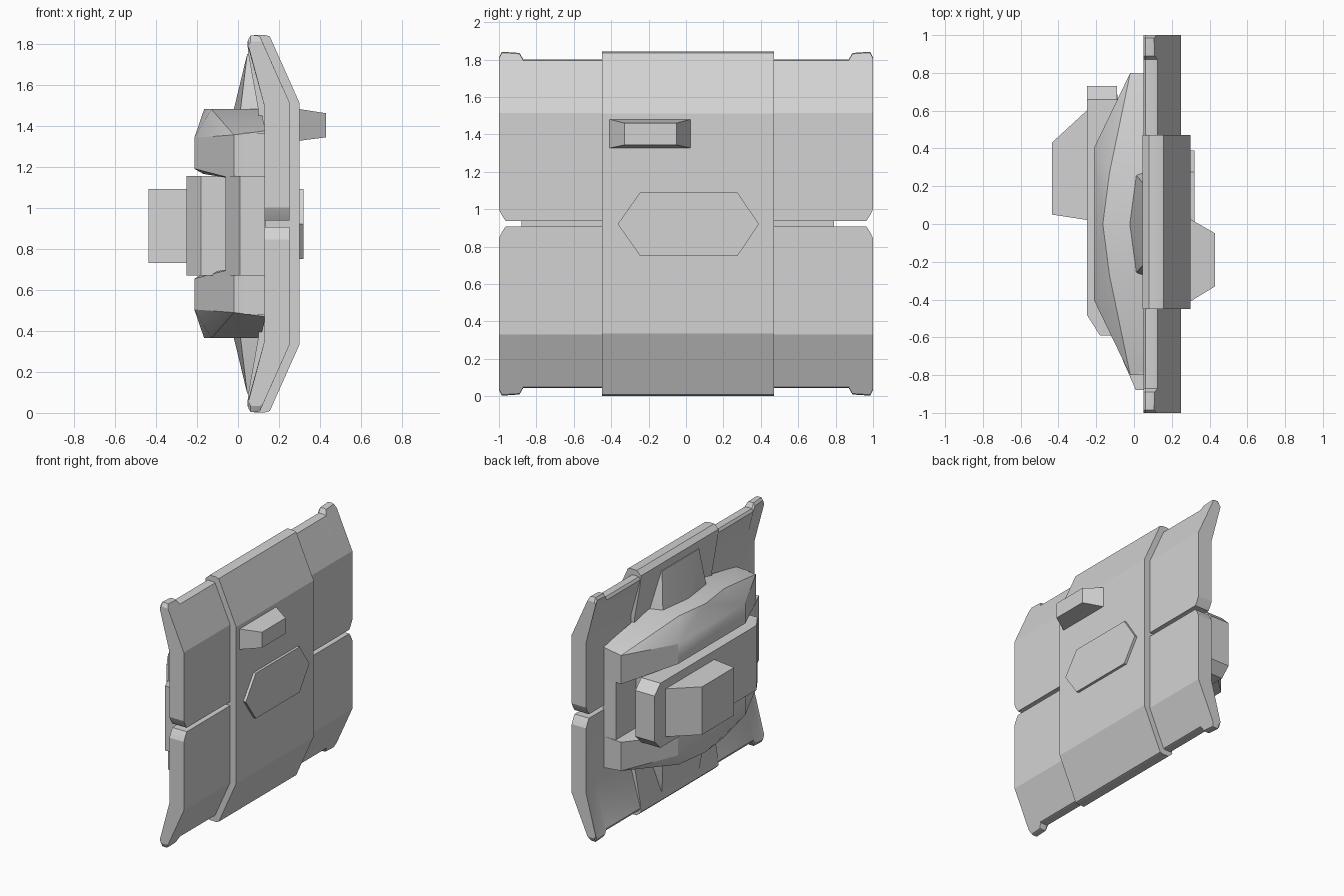
import bpy, bmesh, math

cube = bpy.data.objects.get("Cube")
if cube:
    bpy.data.objects.remove(cube, do_unlink=True)

ZC = 0.922  # height of the horizontal symmetry plane

grey = bpy.data.materials.new("light grey")
grey.use_nodes = True
grey.diffuse_color = (0.65, 0.65, 0.65, 1)
grey.node_tree.nodes["Principled BSDF"].inputs["Base Color"].default_value = (0.65, 0.65, 0.65, 1)


def finish(name, bm):
    bmesh.ops.recalc_face_normals(bm, faces=bm.faces)
    mesh = bpy.data.meshes.new(name)
    bm.to_mesh(mesh)
    bm.free()
    mesh.materials.append(grey)
    ob = bpy.data.objects.new(name, mesh)
    bpy.context.collection.objects.link(ob)
    bpy.ops.object.select_all(action='DESELECT')
    ob.select_set(True)
    bpy.context.view_layer.objects.active = ob
    bpy.ops.object.shade_smooth_by_angle(angle=math.radians(22))
    return ob


def flip(points, on=True):
    """Mirror points in the horizontal symmetry plane."""
    return [(x, y, 2 * ZC - z) if on else (x, y, z) for x, y, z in points]


def both_sides(points):
    return [(x, s * y, z) for x, y, z in points for s in (1, -1)]


def hull(name, points):
    bm = bmesh.new()
    for p in points:
        bm.verts.new(p)
    bmesh.ops.remove_doubles(bm, verts=bm.verts, dist=1e-5)
    r = bmesh.ops.convex_hull(bm, input=bm.verts)
    junk = [v for v in r["geom_interior"] + r["geom_unused"] if isinstance(v, bmesh.types.BMVert)]
    if junk:
        bmesh.ops.delete(bm, geom=list(set(junk)), context='VERTS')
    bmesh.ops.dissolve_limit(bm, angle_limit=0.01, verts=bm.verts, edges=bm.edges)
    return finish(name, bm)


def loft(name, rings):
    bm = bmesh.new()
    loops = [[bm.verts.new(p) for p in ring] for ring in rings]
    n = len(loops[0])
    for a, b in zip(loops, loops[1:]):
        for i in range(n):
            j = (i + 1) % n
            bm.faces.new((a[i], a[j], b[j], b[i]))
    bm.faces.new(loops[0])
    bm.faces.new(loops[-1])
    return finish(name, bm)


def prism(plan, z0, z1):
    return [(x, y, z) for x, y in plan for z in (z0, z1)]


# Four bent side panels: stations of (y, lower edge, upper edge)
stations = [(0.40, 0.937, 1.80), (0.87, 0.937, 1.80), (0.89, 0.937, 1.835),
            (0.965, 0.937, 1.84), (0.985, 0.968, 1.84), (1.0, 1.0, 1.81)]


def panel_ring(y, zb, zt):
    outer = 0.25 - (zt - 1.515) * 0.44
    inner = max(0.05, 0.13 - (zt - 1.49) * 0.29)
    return [(0.25, y, zb), (0.25, y, 1.515), (outer, y, zt - 0.005),
            (outer - 0.015, y, zt), (inner + 0.012, y, zt), (inner, y, zt - 0.02),
            (0.13, y, 1.49), (0.13, y, zb)]


for level, low in (("upper", False), ("lower", True)):
    for side, s in (("back", 1), ("front", -1)):
        rings = [flip([(x, s * yy, z) for x, yy, z in panel_ring(y, zb, zt)], low)
                 for y, zb, zt in stations]
        loft(f"{level}_{side}_panel", rings)

# Thick central band wrapping both panel pairs
half = [(0.30, 1.51), (0.155, 1.835), (0.13, 1.842), (0.08, 1.842), (0.045, 1.81),
        (0.05, 1.75), (0.10, 1.47)]
profile = half + [(x, 2 * ZC - z) for x, z in reversed(half)]
loft("central_band", [[(x, y, z) for x, z in profile] for y in (-0.45, 0.47)])

# Raised hexagonal plate on the outer face
hexa = [(-0.365, 0.92), (-0.245, 1.09), (0.275, 1.09), (0.39, 0.92), (0.275, 0.75), (-0.245, 0.75)]
loft("hexagon_plate", [[(x, y, z) for y, z in hexa] for x in (0.29, 0.32)])

# Small projecting catch on the outer face
hull("outer_catch", [(0.29, y, z) for y in (-0.415, 0.03) for z in (1.325, 1.482)]
     + [(0.43, y, z) for y in (-0.33, -0.05) for z in (1.343, 1.46)])

# Inner frame: two faceted rails and a backing plate
rail = both_sides([
    (0.11, 0.31, 1.48), (-0.13, 0.27, 1.48),
    (-0.213, 0.40, 1.34), (-0.02, 0.80, 1.355), (0.135, 0.79, 1.375),
    (-0.213, 0.40, 1.19), (-0.17, 0.40, 1.165), (-0.02, 0.80, 1.14), (0.135, 0.79, 1.14),
]) + [(-0.165, 0, 1.48)]
brace = both_sides([(0.01, 0.26, 1.46), (0.12, 0.30, 1.46), (0.045, 0.22, 1.75),
                    (0.07, 0.22, 1.75)]) + [(-0.025, 0, 1.46)]
for level, low in (("upper", False), ("lower", True)):
    hull(f"{level}_frame_rail", flip(rail, low))
    hull(f"{level}_brace", flip(brace, low))
hull("frame_backing", prism([(0.03, -0.80), (0.135, -0.80), (0.135, 0.79), (0.03, 0.79)], 0.48, 1.365))

# Mounting plate set between the rails
hull("mounting_plate", prism([(0.13, -0.88), (0.01, -0.88), (-0.06, -0.72),
                              (-0.06, 0.55), (0.13, 0.55)], 0.67, 1.155))

# Grip block with clipped corners at its free end
hull("grip_block",
     prism([(-0.25, 0.66), (-0.09, 0.66), (-0.25, -0.48), (-0.18, -0.59), (-0.05, -0.59)], 0.67, 1.155)
     + prism([(-0.25, 0.73), (-0.09, 0.73)], 0.74, 1.085))

# Tapered grip on the innermost face
hull("grip", prism([(-0.24, 0.02), (-0.435, 0.05), (-0.435, 0.43), (-0.24, 0.61)], 0.73, 1.09))
